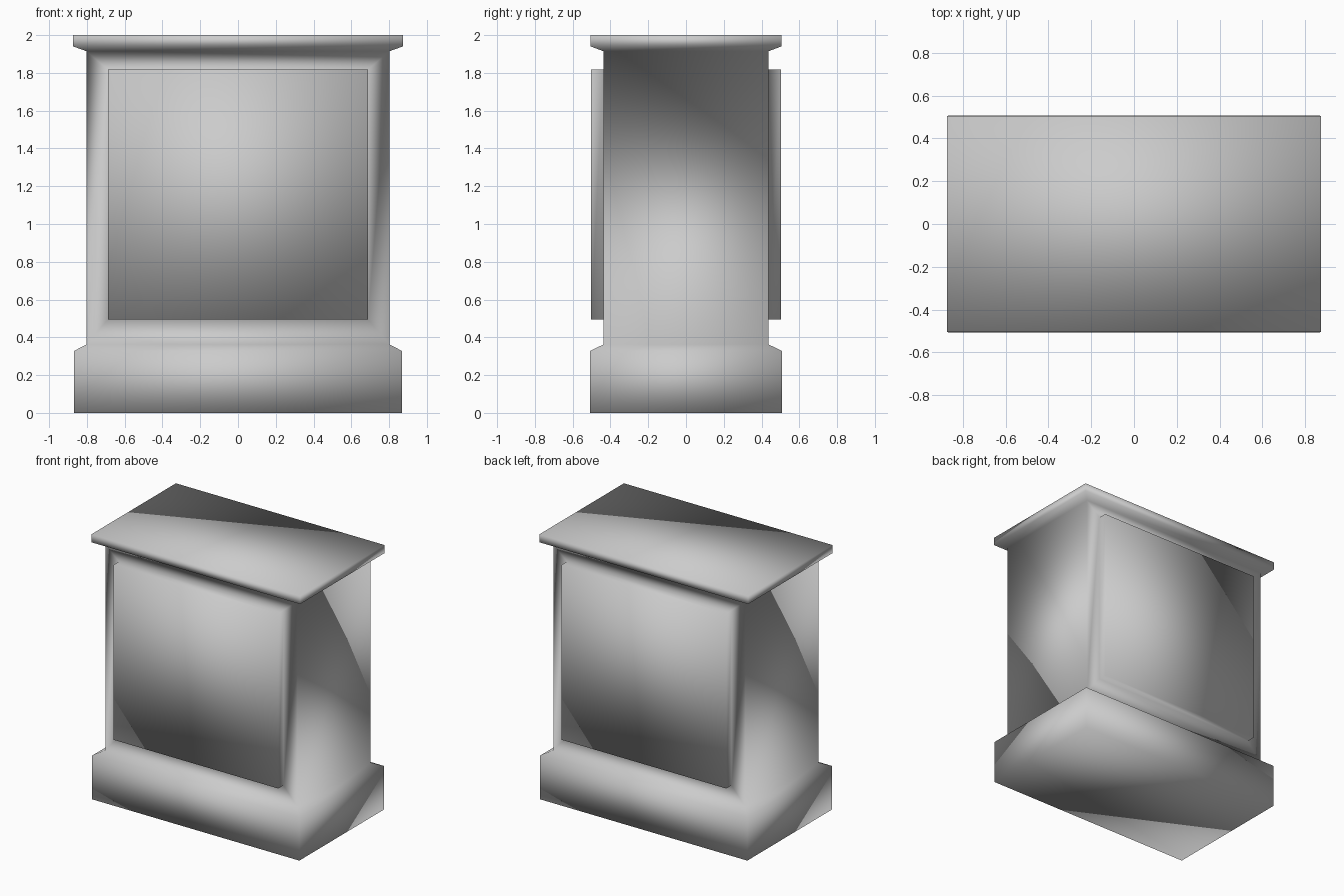
import bpy
import bmesh
from mathutils import Vector

cube = bpy.data.objects.get("Cube")
if cube:
    bpy.data.objects.remove(cube, do_unlink=True)

stone = bpy.data.materials.new("pale_grey_stone")
stone.use_nodes = True
colour = (0.6, 0.6, 0.6, 1)
stone.diffuse_color = colour
stone.node_tree.nodes["Principled BSDF"].inputs["Base Color"].default_value = colour

# Half width, half depth and height of each level: plinth, shaft, cap
LEVELS = [
    (0.868, 0.507, 0), (0.868, 0.507, 0.328),
    (0.803, 0.438, 0.362), (0.803, 0.438, 1.915),
    (0.873, 0.505, 1.94), (0.873, 0.505, 2),
]
PANEL_HALF, PANEL_LOW, PANEL_HIGH, PANEL_OUT = 0.688, 0.495, 1.818, 0.502
CORNERS = [(-1, -1), (1, -1), (1, 1), (-1, 1)]

bm = bmesh.new()
rings = [[bm.verts.new((sx * w, sy * d, z)) for sx, sy in CORNERS]
         for w, d, z in LEVELS]
bm.faces.new(reversed(rings[0]))
bm.faces.new(rings[-1])

# Walls between neighbouring levels; keep the shaft's front and back
shaft_faces = []
for level, (low, high) in enumerate(zip(rings, rings[1:])):
    for i in range(4):
        j = (i + 1) % 4
        face = bm.faces.new((low[i], low[j], high[j], high[i]))
        if level == 2 and i in (0, 2):
            shaft_faces.append(face)


def extrude_to(face, y_half):
    """Extrude a face and fit its corners to the panel outline."""
    inner = bmesh.ops.extrude_discrete_faces(bm, faces=[face])["faces"][0]
    middle = inner.calc_center_median().z
    for v in inner.verts:
        v.co = Vector((PANEL_HALF if v.co.x > 0 else -PANEL_HALF,
                       y_half if v.co.y > 0 else -y_half,
                       PANEL_HIGH if v.co.z > middle else PANEL_LOW))
    return inner


# Raised panels, framed by the shaft
for face in shaft_faces:
    frame = extrude_to(face, LEVELS[2][1])
    extrude_to(frame, PANEL_OUT)

bmesh.ops.recalc_face_normals(bm, faces=bm.faces)
for face in bm.faces:
    face.smooth = True

mesh = bpy.data.meshes.new("pedestal")
bm.to_mesh(mesh)
bm.free()
mesh.materials.append(stone)
pedestal = bpy.data.objects.new("pedestal", mesh)
bpy.context.collection.objects.link(pedestal)
